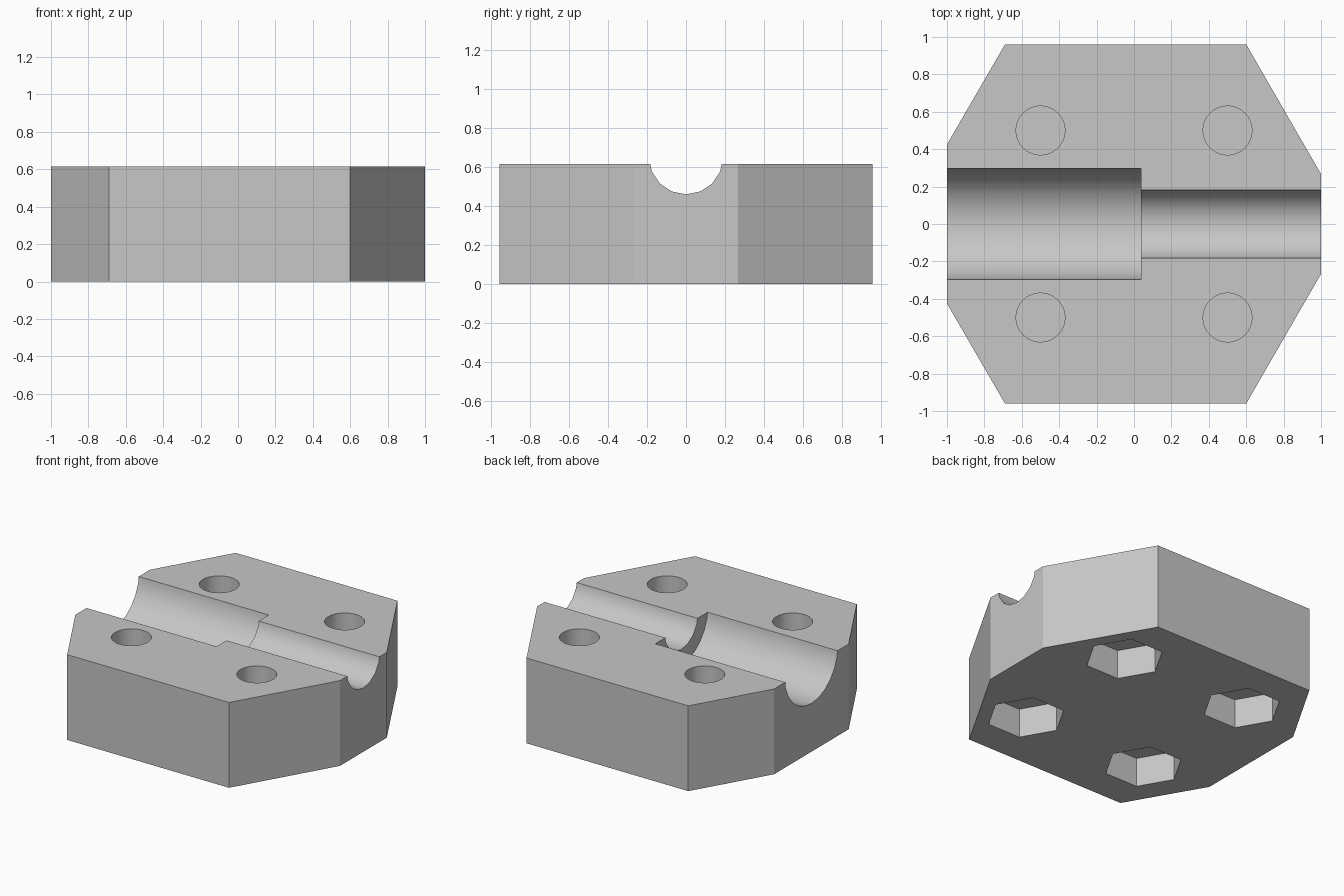
import bpy, bmesh
from math import radians, pi

if "Cube" in bpy.data.objects:
    bpy.data.objects.remove(bpy.data.objects["Cube"], do_unlink=True)

HEIGHT = 0.615
AXIS_Z = 0.65      # groove axis sits just above the top face

# Single matte grey
grey = bpy.data.materials.new("plain_grey")
grey.use_nodes = True
grey.diffuse_color = (0.57, 0.57, 0.57, 1)
grey.node_tree.nodes["Principled BSDF"].inputs["Base Color"].default_value = grey.diffuse_color

# Clamp block: eight-sided outline, mirrored across y, extruded upwards
half = [(-1, 0.425), (-0.69, 0.96), (0.6, 0.96), (1, 0.267)]
outline = [(x, -y) for x, y in half] + [(x, y) for x, y in reversed(half)]
mesh = bpy.data.meshes.new("clamp_block")
bm = bmesh.new()
base = bm.faces.new([bm.verts.new((x, y, 0)) for x, y in outline])
top = bmesh.ops.extrude_face_region(bm, geom=[base])["geom"]
bmesh.ops.translate(bm, vec=(0, 0, HEIGHT),
                    verts=[v for v in top if isinstance(v, bmesh.types.BMVert)])
bmesh.ops.recalc_face_normals(bm, faces=bm.faces)
bm.to_mesh(mesh)
bm.free()
mesh.materials.append(grey)
block = bpy.data.objects.new("clamp_block", mesh)
bpy.context.collection.objects.link(block)


def cut(name, sides, radius, depth, location, rotation):
    """Subtract a prism from the block."""
    bpy.ops.mesh.primitive_cylinder_add(vertices=sides, radius=radius, depth=depth,
                                        location=location, rotation=rotation)
    cutter = bpy.context.object
    cutter.name = name
    cutter.hide_render = True
    cutter.data.materials.append(grey)
    bpy.ops.object.select_all(action='DESELECT')
    block.select_set(True)
    bpy.context.view_layer.objects.active = block
    mod = block.modifiers.new(name, 'BOOLEAN')
    mod.operation = 'DIFFERENCE'
    mod.solver = 'EXACT'
    mod.object = cutter
    bpy.ops.object.modifier_apply(modifier=mod.name)
    bpy.data.objects.remove(cutter, do_unlink=True)


def cut_along_x(name, sides, radius, x0, x1):
    cut(name, sides, radius, x1 - x0, ((x0 + x1) / 2, 0, AXIS_Z), (0, pi / 2, 0))


def cut_along_z(name, sides, radius, x, y, z0, z1):
    cut(name, sides, radius, z1 - z0, (x, y, (z0 + z1) / 2), (0, 0, pi / 2))


# Stepped groove: wide on the right, narrow on the left
cut_along_x("narrow_groove", 16, 0.19, -0.2, 1.2)
cut_along_x("wide_groove", 24, 0.302, -1.2, 0.037)

# Round bolt holes above hexagonal nut pockets, with a thin web between
for x in (-0.5, 0.5):
    for y in (-0.5, 0.5):
        cut_along_z("bolt_hole", 32, 0.131, x, y, 0.225, 0.8)
        cut_along_z("nut_pocket", 6, 0.26, x, y, -0.2, 0.21)

bpy.ops.object.shade_smooth_by_angle(angle=radians(25))
